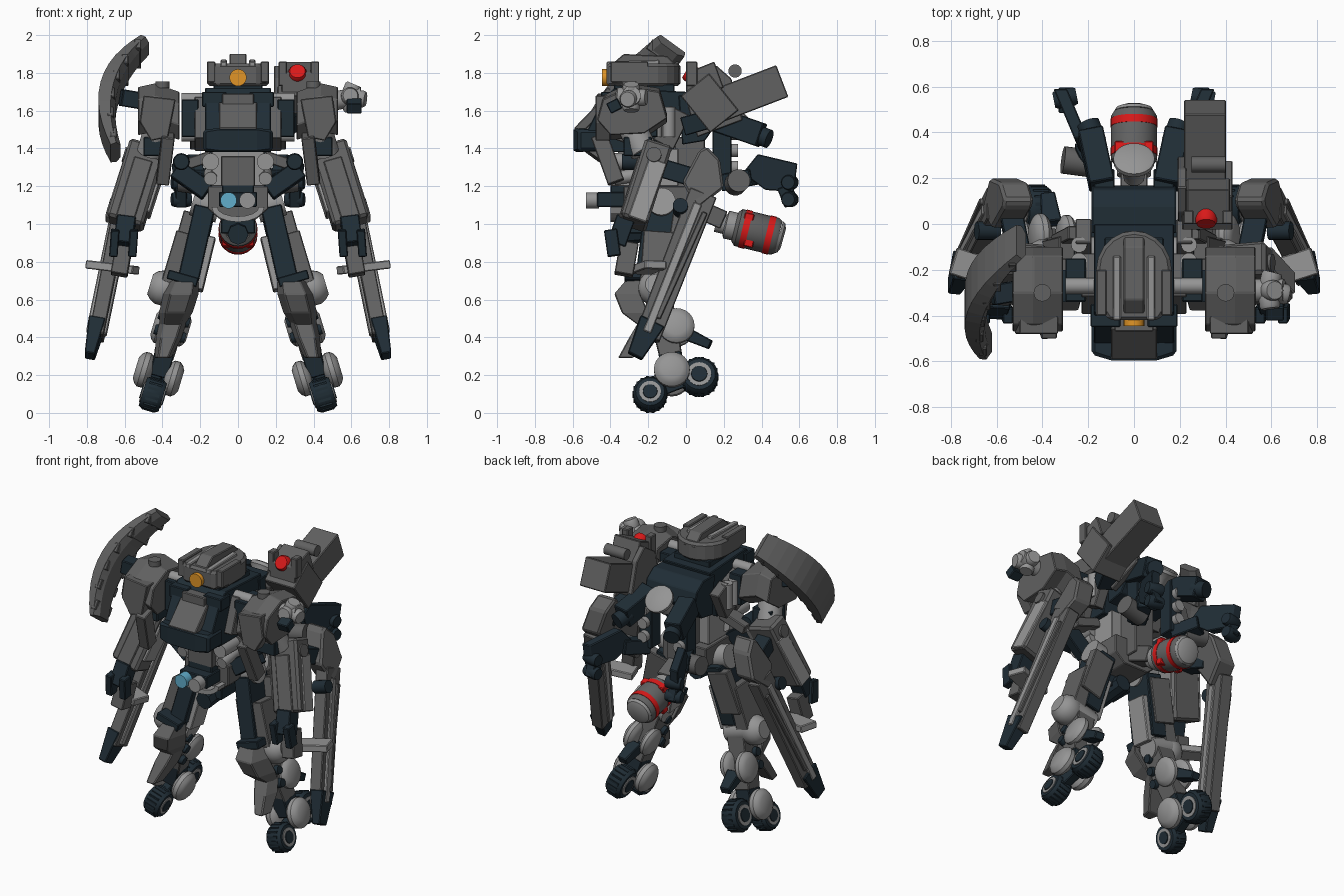
import bpy, bmesh, math
from mathutils import Vector as V

if "Cube" in bpy.data.objects:
    bpy.data.objects.remove(bpy.data.objects["Cube"])


def mat(name, r, g, b):
    m = bpy.data.materials.new(name)
    m.diffuse_color = (r, g, b, 1)
    m.use_nodes = True
    m.node_tree.nodes["Principled BSDF"].inputs["Base Color"].default_value = m.diffuse_color
    return m


NAVY = mat("navy", .014, .026, .036)
DARK = mat("dark_grey", .12, .12, .12)
PALE = mat("pale_grey", .3, .3, .3)
RED = mat("red", .7, .01, .01)
ORANGE = mat("orange", .75, .3, .02)
BLUE = mat("blue", .12, .42, .6)
D = V((.957, 0, .29))          # sideways axis of the splayed legs


def finish(name, bm, m, mir, bev=0, smooth=False):
    bmesh.ops.recalc_face_normals(bm, faces=bm.faces)
    me = bpy.data.meshes.new(name)
    bm.to_mesh(me)
    bm.free()
    me.materials.append(m)
    if smooth:
        me.shade_smooth()
        me.set_sharp_from_angle(angle=.6)
    ob = bpy.data.objects.new(name, me)
    bpy.context.collection.objects.link(ob)
    if bev:
        b = ob.modifiers.new("bevel", 'BEVEL')
        b.width, b.segments = bev, 1
    if mir:
        ob.modifiers.new("mirror", 'MIRROR')


def loft(name, rings, m, mir=False, bev=0, smooth=False):
    """Skin a list of equal-length point rings and cap the ends."""
    bm = bmesh.new()
    rs = [[bm.verts.new(p) for p in r] for r in rings]
    n = len(rs[0])
    for a, b in zip(rs, rs[1:]):
        for i in range(n):
            bm.faces.new((a[i], a[(i + 1) % n], b[(i + 1) % n], b[i]))
    bm.faces.new(rs[0])
    bm.faces.new(rs[-1])
    finish(name, bm, m, mir, bev, smooth)


def frame(p, q):
    z = (q - p).normalized()
    r = V((1, 0, 0)) if abs(z.x) < .9 else V((0, 1, 0))
    x = (r - z * r.dot(z)).normalized()
    return x, z.cross(x)


def beam(name, p, q, w, d, m=DARK, mir=False, taper=1, bev=.005):
    p, q = V(p), V(q)
    x, y = frame(p, q)
    loft(name, [[c + (x * i * w + y * j * d) * .5 * k for i, j in
                 ((-1, -1), (1, -1), (1, 1), (-1, 1))] for c, k in ((p, 1), (q, taper))], m, mir, bev)


def box(name, x, y, z, m=DARK, mir=False, bev=.005):
    cx, cy = sum(x) / 2, sum(y) / 2
    beam(name, (cx, cy, z[0]), (cx, cy, z[1]), x[1] - x[0], y[1] - y[0], m, mir, 1, bev)


def cyl(name, p, q, r, m=PALE, mir=False, prof=((0, 1), (1, 1)), n=24):
    """Turned part: prof lists (position along p-q, radius factor)."""
    p, q = V(p), V(q)
    x, y = frame(p, q)
    an = [2 * math.pi * i / n for i in range(n)]
    loft(name, [[p.lerp(q, t) + (x * math.cos(a) + y * math.sin(a)) * r * k for a in an]
                for t, k in prof], m, mir, 0, True)


def prism(name, pts, axis, a, b, m=DARK, mir=False, bev=.005):
    put = {'x': lambda u, v, w: (w, u, v), 'y': lambda u, v, w: (u, w, v), 'z': lambda u, v, w: (u, v, w)}[axis]
    loft(name, [[put(u, v, w) for u, v in pts] for w in (a, b)], m, mir, bev)


ROUND = ((0, .86), (.15, 1), (.85, 1), (1, .86))
DISH = ((0, .6), (.15, .85), (.35, 1), (.65, 1), (.85, .85), (1, .6))


def disc(name, c, h, r, m=PALE, prof=DISH):
    c = V(c)
    cyl(name, c - D * h, c + D * h, r, m, True, prof)


# head
back = [(.165 * math.cos(a), -.2 + .17 * math.sin(a)) for a in [math.pi * i / 10 for i in range(11)]]
prism("head_shell", back + [(-.165, -.34), (-.11, -.42), (.11, -.42), (.165, -.34)], 'z', 1.73, 1.85, DARK, bev=.015)
prism("head_crest", [(-.4, 1.84), (-.33, 1.9), (-.1, 1.89), (-.03, 1.82)], 'x', -.045, .045)
beam("head_ridge", (.075, -.42, 1.845), (.075, -.14, 1.855), .035, .03, PALE, True)
box("head_cheek", (.12, .165), (-.4, -.2), (1.75, 1.86), DARK, True)
cyl("eye", (0, -.4, 1.775), (0, -.445, 1.775), .045, ORANGE)
box("neck", (-.13, .13), (-.38, -.06), (1.66, 1.74), NAVY)

# chest
prism("chest", [(-.54, 1.46), (-.45, 1.38), (-.08, 1.38), (.0, 1.7), (-.38, 1.72), (-.44, 1.66)], 'x', -.175, .175, NAVY)
bump = [(-.185, -.42), (-.185, -.57), (-.1, -.595), (.1, -.595), (.185, -.57), (.185, -.42)]
loft("chest_bumper", [[(x, y, z - .6 * max(0, x * x) * k) for x, y in bump]
                      for z, k in ((1.37, -.8), (1.52, 1))], NAVY, bev=.015)
beam("chest_panel", (0, -.575, 1.49), (0, -.44, 1.63), .2, .05)
box("chest_panel_top", (-.085, .085), (-.47, -.4), (1.61, 1.69), DARK)
box("collar", (.06, .19), (-.45, -.35), (1.62, 1.7), NAVY, True)
beam("chest_side", (.2, -.3, 1.42), (.2, -.22, 1.64), .06, .2, DARK, True)
for z in (1.47, 1.57, 1.66):
    cyl("shoulder_axle", (.17, -.27, z), (.3, -.27, z), .035, PALE, True, n=14)
box("shoulder_bracket", (.21, .3), (-.34, -.15), (1.46, 1.66), NAVY, True)
for y in (-.16, -.09):
    cyl("side_studs", (.24, y, 1.46), (.24, y, 1.62), .035, PALE, True, n=14)
beam("chest_rear_side", (.22, -.12, 1.42), (.22, -.03, 1.6), .07, .12, DARK, True)

# shoulders
loft("shoulder_armour", [[(x, y, z - dz) for y, z in
     ((-.47, 1.57), (-.44, 1.68), (-.3, 1.745), (-.14, 1.72), (-.1, 1.58), (-.22, 1.5), (-.4, 1.49))]
     for x, dz in ((.31, .045), (.44, .0), (.53, .02))], DARK, True, .005)
cyl("shoulder_cap", (.4, -.3, 1.72), (.4, -.3, 1.755), .038, DARK, True)
prism("shoulder_front_plate", [(.33, 1.66), (.5, 1.68), (.52, 1.54), (.46, 1.44), (.37, 1.46)], 'y', -.48, -.4, DARK, True)
cyl("upper_arm", (.42, -.29, 1.52), (.46, -.22, 1.38), .075, PALE, True)
box("upper_arm_joint", (.36, .5), (-.33, -.18), (1.36, 1.46), NAVY, True)
beam("upper_arm_plate", (.37, -.46, 1.47), (.4, -.37, 1.22), .07, .09, DARK, True)

# forearms and hands
beam("forearm", (.475, -.15, 1.41), (.6, -.28, 1.0), .2, .15, DARK, True, bev=.015)
beam("forearm_front", (.5, -.24, 1.34), (.6, -.34, 1.02), .1, .04, DARK, True)
beam("forearm_side", (.58, -.15, 1.33), (.68, -.26, 1.02), .05, .1, PALE, True)
beam("forearm_inner", (.39, -.15, 1.36), (.49, -.26, 1.05), .05, .12, PALE, True)
for z, y in ((1.34, -.17), (1.07, -.03)):
    c = V((.51 + (1.34 - z) * .3, y, z))
    cyl("forearm_pin", c, c + D * .1, .04, NAVY if z < 1.2 else DARK, True, n=16)
beam("wrist", (.59, -.32, 1.03), (.61, -.37, .89), .1, .1, NAVY, True)
for o in (-.05, .05):
    beam("finger", (.6 + o, -.4, .97), (.61 + o, -.38, .83), .045, .07, NAVY, True)
beam("palm", (.6, -.3, .9), (.63, -.33, .73), .09, .1, DARK, True)
beam("hand_guard", (.54, -.24, .755), (.79, -.16, .785), .12, .045, PALE, True)

# elbow plates and long blades
loft("elbow_plate", [[(x + (1.4 - z) * .3, y, z) for y, z in
     ((-.02, 1.22), (.07, 1.39), (.11, 1.41), (.18, 1.34), (.2, 1.19), (.06, 1.08))]
     for x in (.44, .57)], DARK, True, .012)
beam("elbow_link", (.5, -.14, 1.3), (.54, .06, 1.24), .1, .1, NAVY, True)
beam("blade", (.6, .09, 1.16), (.75, -.205, .4), .085, .15, DARK, True, .92)
beam("blade_spine", (.61, .06, 1.1), (.75, -.21, .42), .11, .045, PALE, True)
beam("blade_tip", (.745, -.18, .48), (.785, -.27, .3), .09, .14, NAVY, True, .6)
beam("blade_rail", (.66, .1, 1.06), (.77, -.15, .5), .03, .03, DARK, True)

# waist and pelvis
box("waist", (-.14, .14), (-.36, -.04), (1.2, 1.4), PALE)
box("waist_front", (-.09, .09), (-.4, -.3), (1.2, 1.36), DARK)
cyl("waist_knob", (.145, -.4, 1.33), (.145, -.2, 1.33), .045, PALE, True)
cyl("waist_knob_low", (.145, -.38, 1.24), (.145, -.2, 1.27), .035, PALE, True)
cyl("hip_knob", (.3, -.34, 1.33), (.3, -.2, 1.33), .045, NAVY, True, ROUND)
beam("hip_bracket", (.33, -.24, 1.29), (.16, -.26, 1.17), .1, .07, NAVY, True)
beam("hip_arm", (.14, -.2, 1.36), (.32, -.2, 1.3), .1, .06, DARK, True)
box("lamp_housing", (-.1, .1), (-.47, -.25), (1.09, 1.17), NAVY)
box("lamp_top", (-.085, .085), (-.4, -.28), (1.16, 1.21), NAVY)
cyl("blue_lamp", (-.05, -.46, 1.125), (-.05, -.53, 1.125), .043, BLUE)
cyl("grey_lamp", (.05, -.46, 1.125), (.05, -.53, 1.125), .043, PALE)
prism("pelvis", [(-.16, 1.2), (-.16, 1.08), (-.09, 1.02), (.09, 1.02), (.16, 1.08), (.16, 1.2)], 'y', -.33, .02, DARK)
arc = [math.pi * (1 + i / 8) for i in range(9)]
prism("pelvis_rim", [(.14 * math.cos(a), 1.09 + .08 * math.sin(a)) for a in arc]
      + [(.11 * math.cos(a), 1.09 + .05 * math.sin(a)) for a in arc[::-1]], 'y', -.4, -.28, PALE, bev=0)
cyl("pelvis_plug", (0, -.36, .945), (0, -.1, .97), .055, NAVY, n=8)
box("pelvis_hanger", (-.09, .09), (-.3, -.14), (.95, 1.05), NAVY)
cyl("hip_ball", (.1, -.13, 1.08), (.24, -.13, 1.12), .075, PALE, True)


# legs
def leg(z, o=0, y=0):
    return (.17 + (1.1 - z) * .28 + o, y, z)


beam("thigh", leg(1.08, 0, -.12), leg(.7, -.02, -.17), .11, .2, NAVY, True)
beam("thigh_outer", leg(.95, .07, -.14), leg(.68, .075, -.16), .09, .17, DARK, True)
beam("thigh_inner", leg(.93, -.07, -.13), leg(.65, -.08, -.16), .06, .14, PALE, True)
beam("thigh_rear", leg(1.05, .03, -.04), leg(.78, .03, -.08), .15, .06, DARK, True)
beam("knee_band", leg(.69, -.07, -.26), leg(.735, .1, -.26), .13, .05, NAVY, True)
disc("knee_disc", leg(.66, .1, -.16), .075, .092)
cyl("knee_axle", leg(.62, -.08, -.14), leg(.67, .1, -.14), .07, PALE, True)
beam("shin", leg(.68, 0, -.16), leg(.3, 0, -.08), .13, .15, DARK, True, .8)
loft("knee_guard", [[leg(z, s * w, y) for s, y in ((-1, a), (-.6, b), (.6, b), (1, a))]
     for z, w, a, b in ((.7, .075, -.24, -.32), (.63, .095, -.24, -.38), (.53, .09, -.2, -.34), (.44, .06, -.16, -.22))],
     DARK, True, .006)
loft("shin_guard", [[leg(z, s * w, y) for s, y in ((-1, a), (-.6, b), (.6, b), (1, a))]
     for z, w, a, b in ((.5, .075, -.16, -.24), (.4, .07, -.2, -.3), (.29, .045, -.28, -.36))], DARK, True, .006)
disc("calf_disc", leg(.46, .06, -.05), .04, .095)
disc("calf_disc_inner", leg(.44, -.06, -.05), .035, .09)
for z in (.58, .5, .42):
    disc("shin_studs", leg(z, 0, -.16), .085, .03, NAVY, ROUND)
beam("heel_spur", leg(.42, 0, 0), leg(.36, 0, .13), .09, .07, NAVY, True, .7)
beam("ankle", leg(.42, 0, -.1), leg(.2, 0, -.07), .1, .12, NAVY, True)

# wheeled feet
for n, z, y, r in (("front", .097, -.19, .09), ("rear", .19, .07, .1)):
    c = leg(z, 0, y)
    disc(n + "_tyre", c, .055, r, NAVY, ((0, .62), (0, .85), (.2, 1), (.8, 1), (1, .85), (1, .62)))
    disc(n + "_wheel_rim", c, .06, r * .64, PALE, ((0, 1), (1, 1)))
    disc(n + "_wheel_hub", c, .065, r * .48, NAVY, ROUND)
    for i in range(18):
        a = math.tau * i / 18
        k = V(c) + (V((0, 1, 0)) * math.cos(a) + V((-.29, 0, .957)) * math.sin(a)) * (r - .006)
        beam(n + "_tread", k - D * .035, k + D * .035, .016, .016, NAVY, True, bev=0)
beam("foot_frame", leg(.11, 0, -.18), leg(.2, 0, .05), .06, .08, NAVY, True)
for o in (-.08, .08):
    disc("foot_disc", V(leg(.205, 0, -.075)) + D * o, .045, .095)

# backpack
prism("backpack", [(-.02, 1.42), (-.04, 1.68), (.08, 1.68), (.15, 1.63), (.17, 1.54), (.1, 1.44)], 'x', -.185, .185, NAVY)
box("spine", (-.07, .07), (-.06, .1), (1.08, 1.46), DARK)
cyl("backpack_dish", (0, .2, 1.5), (0, .29, 1.6), .09, PALE, prof=((0, .5), (.5, .6), (.8, 1), (.95, 1), (1, .85)))
beam("thruster_column", (.13, .19, 1.58), (.13, .19, 1.22), .09, .1, NAVY, True)
for z in (1.3, 1.39, 1.48):
    cyl("column_studs", (.13, .23, z), (.13, .275, z), .035, PALE, True, n=14)
beam("upper_thruster", (.14, .17, 1.55), (.19, .4, 1.47), .11, .13, NAVY, True)
cyl("upper_nozzle", (.17, .36, 1.48), (.2, .44, 1.45), .05, NAVY, True)
beam("fin_arm", (.14, .2, 1.22), (.22, .36, 1.25), .09, .09, NAVY, True)
cyl("fin_pivot", (.16, .26, 1.21), (.31, .28, 1.23), .06, DARK, True)
loft("fin", [[(x + .42 * (y - .3), y, z) for y, z in
     ((.3, 1.27), (.38, 1.37), (.59, 1.32), (.57, 1.17), (.42, 1.18))] for x in (.17, .23)], NAVY, True, .005)
for z in (1.22, 1.13):
    cyl("fin_nozzle", (.25, .56, z), (.35, .54, z), .04, NAVY, True, ROUND)
beam("fin_foot", (.3, .52, 1.2), (.3, .56, 1.1), .06, .08, NAVY, True)

# tail canister
a, b = V((0, .16, 1.01)), V((0, .49, .93))
cyl("canister_neck", a, a.lerp(b, .4), .075, PALE, prof=((0, .7), (.35, .7), (.4, 1), (1, 1)))
cyl("canister_body", a.lerp(b, .3), b, .1, DARK, prof=((0, .8), (.08, 1), (.92, 1), (1, .88)))
for t in (.42, .8):
    cyl("canister_band", a.lerp(b, t), a.lerp(b, t + .1), .103, RED)
for x in (-.06, .06):
    for z in (-.065, .065):
        beam("canister_strip", a.lerp(b, .45) + V((x, 0, z)), a.lerp(b, .6) + V((x, 0, z)), .05, .05, RED)
cyl("canister_cap", b, b + V((0, .025, -.007)), .088, PALE, prof=((0, 1), (.6, .9), (1, .6)))
beam("tail_mount", (0, .02, 1.1), (0, .2, 1.02), .12, .1, DARK)

# shoulder cannon
beam("cannon_barrel_box", (.31, .1, 1.6), (.31, .51, 1.757), .185, .18, DARK)
beam("cannon_body", (.32, .05, 1.58), (.32, .2, 1.7), .22, .25, DARK)
prism("cannon_cheek", [(.01, 1.62), (.06, 1.46), (.3, 1.55), (.24, 1.77), (.16, 1.84), (.05, 1.77)], 'x', .19, .23)
prism("sensor_mount", [(0, 1.69), (0, 1.8), (.15, 1.86), (.2, 1.72)], 'x', .23, .42)
for x in (.215, .385):
    box("sensor_post", (x, x + .045), (-.0, .06), (1.73, 1.86), DARK)
cyl("sensor_lens", (.315, .06, 1.775), (.315, -.0, 1.81), .048, RED, prof=((0, 1), (.8, 1), (1, .85)))
cyl("cannon_ring", (.25, .26, 1.81), (.4, .26, 1.81), .035, DARK)
beam("cannon_mount", (.24, 0, 1.52), (.3, .14, 1.56), .1, .1, NAVY)

# side turret
c = V((.585, -.29, 1.67))
cyl("turret_core", c - V((.08, 0, .02)), c + V((.07, 0, .01)), .05, PALE)
for d in ((.03, 0, .07), (.09, -.02, -.01), (.01, -.08, .01), (.02, .08, .0), (.02, 0, -.07)):
    cyl("turret_knob", c, c + V(d), .045, PALE, False, ROUND)
beam("turret_clip", c + V((.03, -.06, -.03)), c + V((.03, -.12, -.06)), .08, .06, NAVY)

# curved shoulder shield: sweep a slab along an arc
p0, p1, p2 = V((-.49, -.08, 1.94)), V((-.75, -.31, 1.7)), V((-.645, -.52, 1.38))
wide, rings = V((0, .8, -.58)), []
for i in range(13):
    t = i / 12
    c = p0 * (1 - t) ** 2 + p1 * 2 * t * (1 - t) + p2 * t * t
    n = ((p1 - p0) * (1 - t) + (p2 - p1) * t).normalized().cross(wide).normalized()
    w = wide * (.09 + .03 * math.sin(math.pi * t))
    g = n * (.03 + .04 * math.sin(math.pi * t))
    rings.append([c - w, c - w * .6 + n * .025, c + w * .6 + n * .025, c + w, c + w * .9 - g, c - w * .9 - g])
    if i % 2:
        beam("shield_rib", c - w * .97, c + w * .97, .035, .06, DARK, bev=.004)
loft("shield", rings, DARK)
beam("shield_arm", (-.5, -.29, 1.65), (-.62, -.31, 1.67), .09, .09, NAVY)
